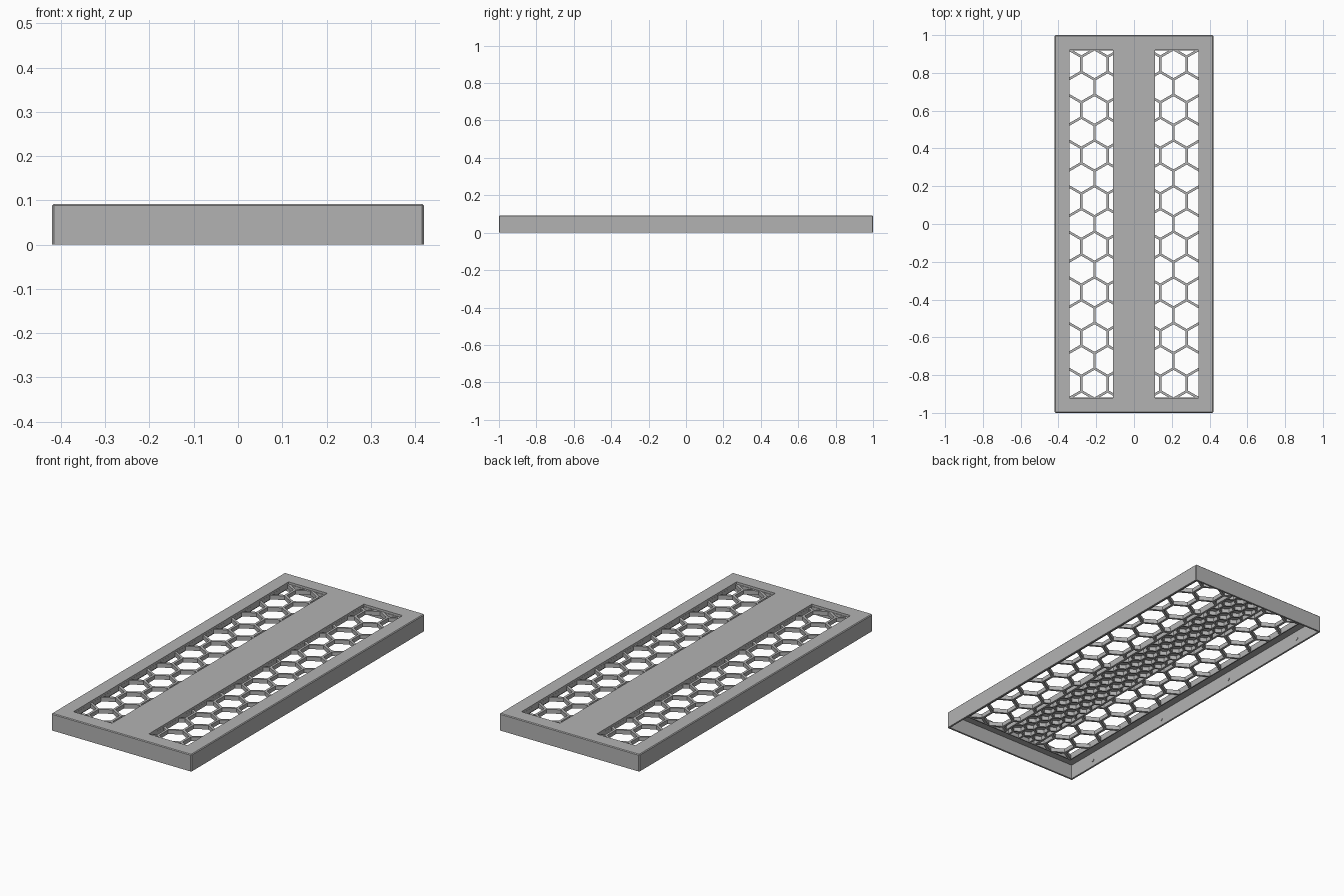
import bpy, bmesh, math
from mathutils import Matrix, Vector

cube = bpy.data.objects.get("Cube")
if cube:
    bpy.data.objects.remove(cube, do_unlink=True)

WIDTH, LENGTH, HEIGHT = 0.84, 2.0, 0.092
WALL, PLATE = 0.01, 0.012
OPEN_IN, OPEN_OUT, OPEN_Y = 0.11, 0.342, 0.922
SIDE = 0.0805                      # side of one large honeycomb cell
UNDER = HEIGHT - PLATE             # underside of the top plate

grey = bpy.data.materials.new("plain grey")
grey.use_nodes = True
grey.diffuse_color = (0.45, 0.45, 0.45, 1)
grey.node_tree.nodes["Principled BSDF"].inputs["Base Color"].default_value = (0.45, 0.45, 0.45, 1)


def add_object(name, bm):
    bmesh.ops.recalc_face_normals(bm, faces=bm.faces[:])
    mesh = bpy.data.meshes.new(name)
    bm.to_mesh(mesh)
    bm.free()
    mesh.materials.append(grey)
    obj = bpy.data.objects.new(name, mesh)
    bpy.context.collection.objects.link(obj)
    return obj


def box(lo, hi):
    lo, hi = Vector(lo), Vector(hi)
    bm = bmesh.new()
    bmesh.ops.create_cube(bm, size=1, matrix=Matrix.Translation((lo + hi) / 2)
                          @ Matrix.Diagonal((hi - lo).to_4d()))
    return bm


def cut(target, cutter):
    cutter.hide_render = True
    mod = target.modifiers.new("cut", 'BOOLEAN')
    mod.operation, mod.solver, mod.object = 'DIFFERENCE', 'EXACT', cutter
    bpy.context.view_layer.objects.active = target
    bpy.ops.object.modifier_apply(modifier=mod.name)
    bpy.data.objects.remove(cutter, do_unlink=True)


def honeycomb(name, side, x_range, y_max, rib, bottom):
    """Hexagon cells clipped to a rectangle, inset to ribs and given depth."""
    bm = bmesh.new()
    pitch, row_step = math.sqrt(3) * side, 1.5 * side
    rows, cols = int(y_max / row_step) + 2, int(0.5 / pitch) + 2
    for r in range(-rows, rows + 1):
        for c in range(-cols, cols + 1):
            cx, cy = (c + 0.5 * (r % 2)) * pitch, r * row_step
            angles = [math.radians(30 + 60 * k) for k in range(6)]
            bm.faces.new([bm.verts.new((cx + side * math.cos(a), cy + side * math.sin(a), UNDER))
                          for a in angles])
    bmesh.ops.remove_doubles(bm, verts=bm.verts[:], dist=0.0005)
    for co, no in (((x_range[0], 0, 0), (-1, 0, 0)), ((x_range[1], 0, 0), (1, 0, 0)),
                   ((0, -y_max, 0), (0, -1, 0)), ((0, y_max, 0), (0, 1, 0))):
        bmesh.ops.bisect_plane(bm, geom=bm.verts[:] + bm.edges[:] + bm.faces[:], dist=0.0005,
                               plane_co=co, plane_no=no, clear_outer=True)
    cells = bm.faces[:]
    bmesh.ops.inset_individual(bm, faces=cells, thickness=rib / 2, use_even_offset=True)
    bmesh.ops.delete(bm, geom=cells, context='FACES')
    ribs = bmesh.ops.extrude_face_region(bm, geom=bm.faces[:])["geom"]
    for v in ribs:
        if isinstance(v, bmesh.types.BMVert):
            v.co.z = bottom
    return add_object(name, bm)


# Tray body: chamfered block, hollow from below, with two long openings
bm = box((-WIDTH / 2, -LENGTH / 2, 0), (WIDTH / 2, LENGTH / 2, HEIGHT))
rim = [e for e in bm.edges if any(v.co.z > 0.01 for v in e.verts)]
bmesh.ops.bevel(bm, geom=rim, offset=0.004, segments=1, affect='EDGES')
body = add_object("cover_body", bm)
inner_x, inner_y = WIDTH / 2 - WALL, LENGTH / 2 - WALL
cut(body, add_object("cavity_cutter", box((-inner_x, -inner_y, -0.1), (inner_x, inner_y, UNDER))))
for lo, hi in ((-OPEN_OUT, -OPEN_IN), (OPEN_IN, OPEN_OUT)):
    cut(body, add_object("opening_cutter", box((lo, -OPEN_Y, 0.05), (hi, OPEN_Y, 0.2))))

# Honeycomb grilles below the openings, finer ribs below the middle strip
honeycomb("left_grille", SIDE, (0.104, 0.348), 0.926, 0.013, 0.058)
honeycomb("right_grille", SIDE, (-0.348, -0.104), 0.926, 0.013, 0.058)
honeycomb("middle_ribs", SIDE / 2, (-0.104, 0.104), 0.926, 0.01, 0.058)

# Small round studs on the inside of the long walls
for side_name, sx in (("left", 1), ("right", -1)):
    for i, y in enumerate((-0.82, -0.27, 0.27, 0.82)):
        bm = bmesh.new()
        bmesh.ops.create_cone(bm, cap_ends=True, segments=16, radius1=0.009, radius2=0.009, depth=0.006,
                              matrix=Matrix.Translation((sx * inner_x, y, 0.035))
                              @ Matrix.Rotation(math.pi / 2, 4, 'Y'))
        add_object(f"{side_name}_wall_stud_{i + 1}", bm)
